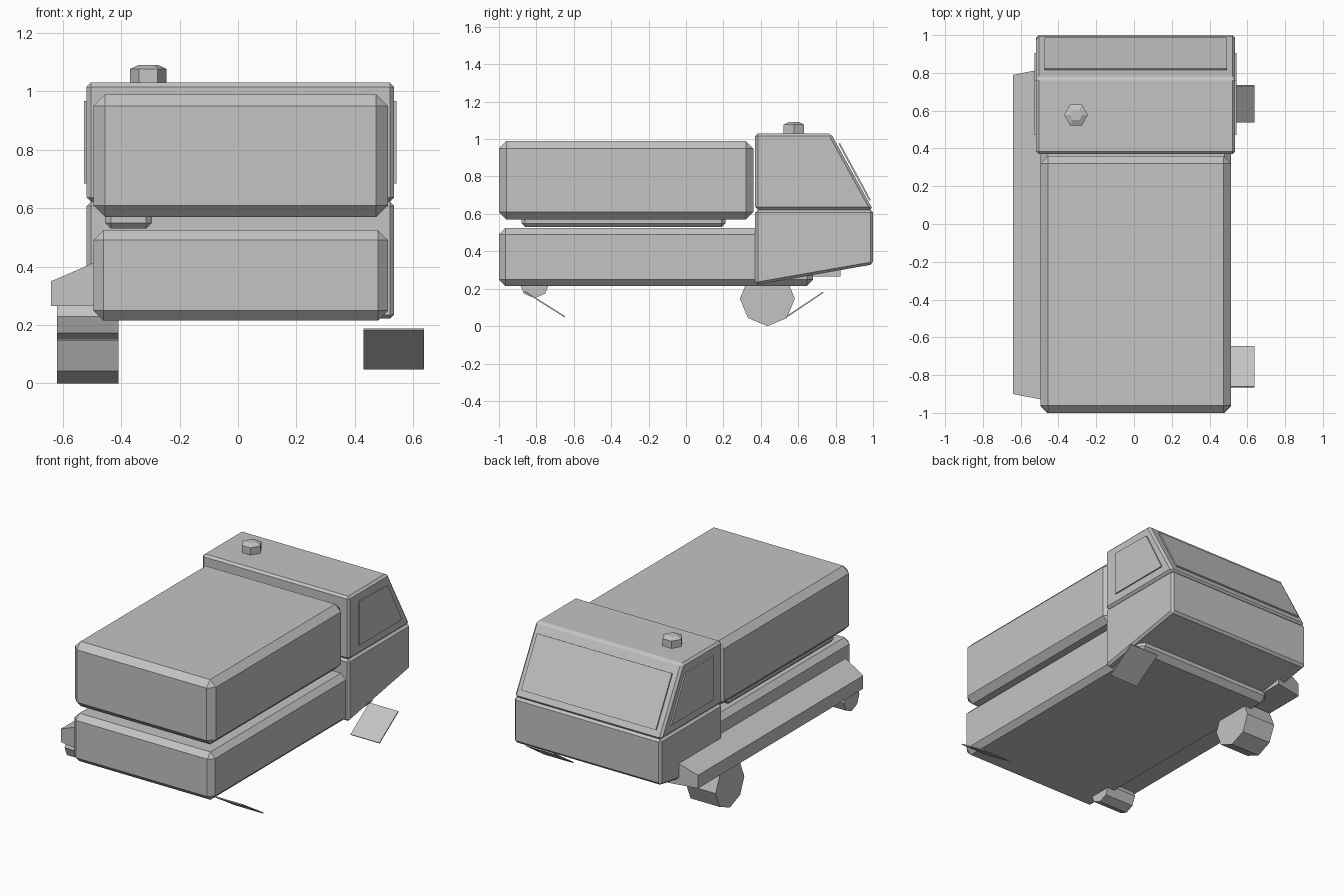
import bpy
import bmesh
from math import pi, cos, sin, hypot
from mathutils import Matrix, Vector

if "Cube" in bpy.data.objects:
    bpy.data.objects.remove(bpy.data.objects["Cube"], do_unlink=True)

grey = bpy.data.materials.new("plain grey")
grey.use_nodes = True
grey.diffuse_color = (0.55, 0.55, 0.55, 1)
grey.node_tree.nodes["Principled BSDF"].inputs["Base Color"].default_value = grey.diffuse_color


def finish(name, bm, bevel=0):
    """Turn a bmesh into a flat-shaded object, with optional chamfered edges."""
    if bevel:
        bmesh.ops.bevel(bm, geom=bm.edges[:], offset=bevel, segments=1,
                        affect='EDGES', profile=0.5)
    bmesh.ops.recalc_face_normals(bm, faces=bm.faces[:])
    mesh = bpy.data.meshes.new(name)
    bm.to_mesh(mesh)
    bm.free()
    mesh.materials.append(grey)
    obj = bpy.data.objects.new(name, mesh)
    bpy.context.collection.objects.link(obj)
    return obj


def box(name, x, y, z, bevel=0):
    bm = bmesh.new()
    size = Vector((x[1] - x[0], y[1] - y[0], z[1] - z[0]))
    mid = Vector((sum(x), sum(y), sum(z))) / 2
    bmesh.ops.create_cube(bm, size=1,
                          matrix=Matrix.Translation(mid) @ Matrix.Diagonal(size).to_4x4())
    return finish(name, bm, bevel)


def side_profile(name, points, x0, x1, bevel=0):
    """Extrude a (y, z) outline across the width from x0 to x1."""
    bm = bmesh.new()
    face = bm.faces.new([bm.verts.new((x0, y, z)) for y, z in points])
    new = bmesh.ops.extrude_face_region(bm, geom=[face])["geom"]
    bmesh.ops.translate(bm, vec=(x1 - x0, 0, 0),
                        verts=[v for v in new if isinstance(v, bmesh.types.BMVert)])
    return finish(name, bm, bevel)


def strip(name, a, b, thick, x0, x1):
    """Thin flat plate whose outer face runs from a to b in the (y, z) plane."""
    length = hypot(b[0] - a[0], b[1] - a[1])
    ny, nz = (a[1] - b[1]) / length * thick, (b[0] - a[0]) / length * thick
    return side_profile(name, [a, b, (b[0] + ny, b[1] + nz), (a[0] + ny, a[1] + nz)], x0, x1)


# Cargo body, chassis and the spacer rail between them
box("cargo_body", (-0.495, 0.513), (-1, 0.36), (0.57, 0.99), 0.04)
box("chassis", (-0.495, 0.513), (-1, 0.68), (0.215, 0.525), 0.034)
box("spacer_rail", (-0.455, -0.295), (-0.88, 0.21), (0.53, 0.65), 0.02)

# Cab in two chamfered halves
side_profile("cab_lower", [(0.37, 0.22), (1, 0.33), (1, 0.622), (0.37, 0.622)],
             -0.518, 0.535, 0.014)
side_profile("cab_upper", [(0.37, 0.622), (1, 0.622), (0.775, 1.03), (0.37, 1.03)],
             -0.518, 0.535, 0.014)

# Window plates
strip("windscreen", (0.815, 0.975), (0.98, 0.67), 0.009, -0.475, 0.492)
pane = [(0.47, 0.685), (0.905, 0.685), (0.76, 0.962), (0.47, 0.968)]
side_profile("left_window", pane, 0.534, 0.543)
side_profile("right_window", pane, -0.527, -0.517)

# Roof beacon: hexagonal drum with a shallow cap
bm = bmesh.new()
rings = [[bm.verts.new((-0.307 + r * cos(i * pi / 3), 0.577 + r * sin(i * pi / 3), z))
          for i in range(6)] for r, z in ((0.063, 1.02), (0.063, 1.077), (0.032, 1.091))]
for low, high in zip(rings, rings[1:]):
    for i in range(6):
        j = (i + 1) % 6
        bm.faces.new((low[i], low[j], high[j], high[i]))
bm.faces.new(rings[0])
bm.faces.new(rings[-1])
finish("roof_beacon", bm)

# Side fender, narrowing outward
bm = bmesh.new()
loops = [[bm.verts.new((x, y, z)) for y, z in ((y0, low), (y1, low), (y1, top), (y0, top))]
         for x, y0, y1, low, top in ((-0.64, -0.9, 0.79, 0.265, 0.35),
                                     (-0.45, -0.937, 0.827, 0.265, 0.432))]
for i in range(4):
    j = (i + 1) % 4
    bm.faces.new((loops[0][i], loops[0][j], loops[1][j], loops[1][i]))
for loop in loops:
    bm.faces.new(loop)
finish("right_fender", bm)

# Eight-sided wheels on the right
for name, y, z, r in (("rear_wheel", 0.435, 0.147, 0.147), ("front_wheel", -0.81, 0.23, 0.08)):
    side_profile(name, [(y + r * cos(i * pi / 4), z + r * sin(i * pi / 4)) for i in range(8)],
                 -0.62, -0.41)

# Loose tilted flaps on the left
strip("front_flap", (-0.865, 0.183), (-0.65, 0.047), 0.007, 0.43, 0.637)
strip("rear_flap", (0.54, 0.047), (0.735, 0.178), 0.007, 0.43, 0.637)
